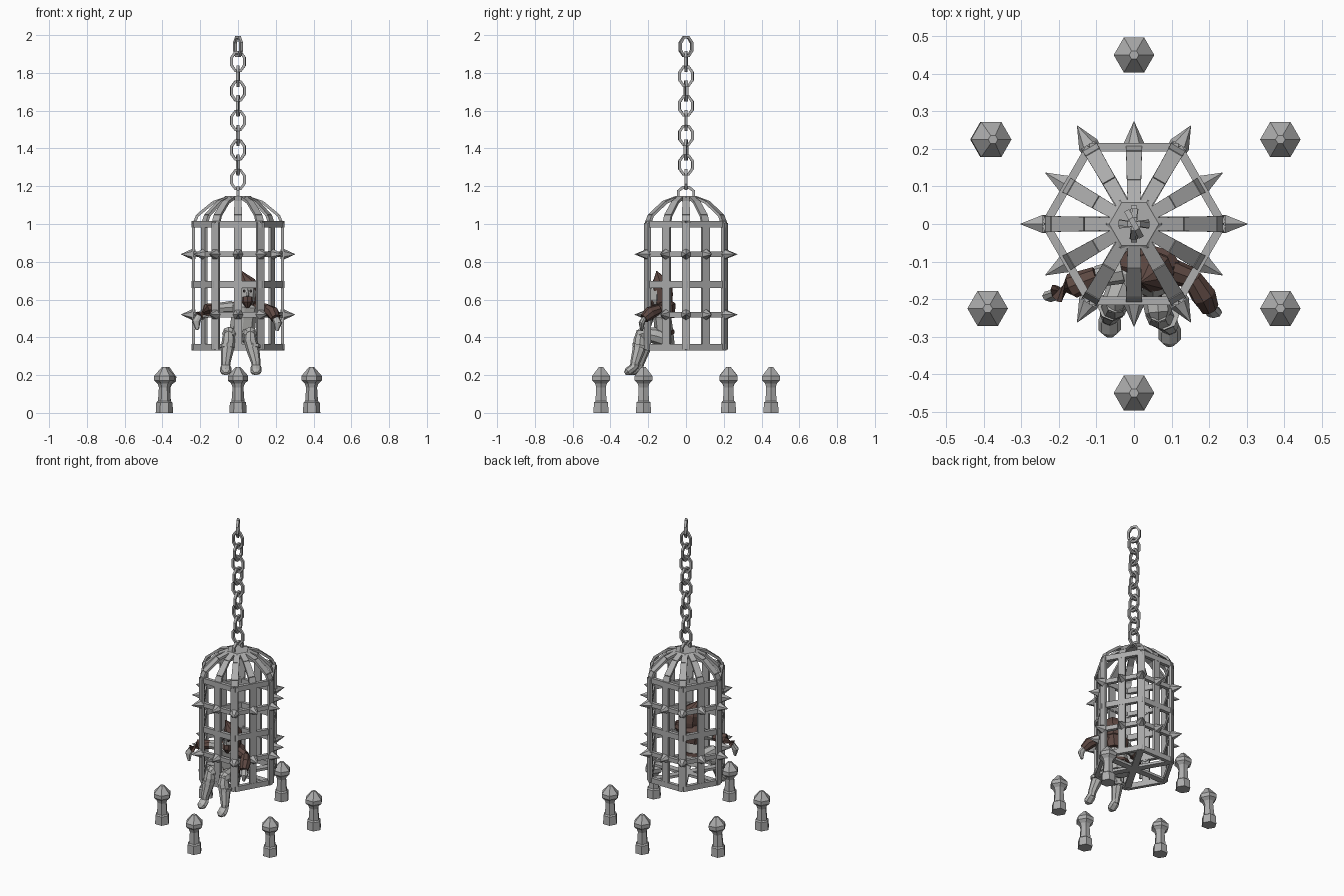
import bpy, bmesh, math
from math import cos, sin, pi
from mathutils import Vector, Matrix

cube = bpy.data.objects.get("Cube")
if cube:
    bpy.data.objects.remove(cube, do_unlink=True)


def material(name, rgb):
    m = bpy.data.materials.new(name)
    m.use_nodes = True
    m.diffuse_color = (*rgb, 1)
    m.node_tree.nodes["Principled BSDF"].inputs["Base Color"].default_value = (*rgb, 1)
    return m


IRON = material("grey iron", (0.42, 0.42, 0.42))
PALE = material("pale grey cloth", (0.45, 0.45, 0.44))
BROWN = material("dark brown leather", (0.11, 0.065, 0.055))
DARK = material("dark eye", (0.03, 0.025, 0.025))


def finish(bm, name, mat):
    bmesh.ops.recalc_face_normals(bm, faces=bm.faces)
    me = bpy.data.meshes.new(name)
    bm.to_mesh(me)
    bm.free()
    me.materials.append(mat)
    ob = bpy.data.objects.new(name, me)
    bpy.context.scene.collection.objects.link(ob)
    return ob


def plank(bm, a, b, out, width, depth, width_end=None):
    """Flat bar from a to b, its broad face turned towards out."""
    a, b = Vector(a), Vector(b)
    side = (b - a).cross(Vector(out)).normalized()
    thick = side.cross(b - a).normalized() * depth / 2
    rings = []
    for p, w in ((a, width), (b, width_end or width)):
        s = side * w / 2
        rings.append([bm.verts.new(p + q) for q in (s + thick, s - thick, -s - thick, thick - s)])
    bridge(bm, rings)


def bridge(bm, rings):
    for r, t in zip(rings, rings[1:]):
        n = len(r)
        for i in range(n):
            bm.faces.new((r[i], r[(i + 1) % n], t[(i + 1) % n], t[i]))
    bm.faces.new(rings[0][::-1])
    bm.faces.new(rings[-1])


def tube(bm, pts, radii, sides=6, squash=1.0):
    """Faceted limb through pts; squash flattens it along its second axis."""
    pts = [Vector(p) for p in pts]
    rings = []
    for i, (p, r) in enumerate(zip(pts, radii)):
        d = (pts[min(i + 1, len(pts) - 1)] - pts[max(i - 1, 0)]).normalized()
        u = Vector((1, 0, 0)) if abs(d.x) < 0.8 else Vector((0, 0, 1))
        u = (u - d * u.dot(d)).normalized()
        v = d.cross(u) * squash
        rings.append([bm.verts.new(p + (u * cos(2 * pi * k / sides) + v * sin(2 * pi * k / sides)) * r)
                      for k in range(sides)])
    bridge(bm, rings)


def polar(r, ang, z):
    return Vector((r * cos(ang), r * sin(ang), z))


# Cage: corner and mid-side positions alternate around a hexagon
R = 0.236
around = [(k * pi / 6, 1 if k % 2 == 0 else 0.875) for k in range(12)]

bars, dome, spikes = bmesh.new(), bmesh.new(), bmesh.new()
for ang, f in around:
    out = polar(1, ang, 0)
    plank(bars, polar(R * f, ang, 0.335), polar(R * f, ang, 1.005), out, 0.044, 0.016)
    # Bent roof rib
    rib = [(R * f, 0.995, 0.044), (0.215 * f, 1.045, 0.042), (0.13 * f, 1.115, 0.038), (0.055, 1.14, 0.034)]
    for (r0, z0, w0), (r1, z1, w1) in zip(rib, rib[1:]):
        plank(dome, polar(r0, ang, z0), polar(r1, ang, z1), out + Vector((0, 0, 1)), w0, 0.015, w1)
    # Spikes with a collar on two of the rails
    for z in (0.52, 0.84):
        ds = [-0.012, 0.008, 0.018, 0.066]
        tube(spikes, [polar(R * f + d, ang, z) for d in ds], [0.026, 0.028, 0.023, 0.001])
finish(bars, "cage_upright_bars", IRON)
finish(dome, "cage_roof_ribs", IRON)
finish(spikes, "cage_spikes", IRON)

rails = bmesh.new()
for z, h in ((0.348, 0.034), (0.52, 0.028), (0.68, 0.036), (0.84, 0.028), (0.998, 0.034)):
    for k in range(6):
        a, b = k * pi / 3, (k + 1) * pi / 3
        plank(rails, polar(R, a, z), polar(R, b, z), polar(1, (a + b) / 2, 0), h, 0.022)
finish(rails, "cage_rails", IRON)

floor = bmesh.new()
for k in range(3):
    plank(floor, polar(R, k * pi / 3, 0.343), polar(-R, k * pi / 3, 0.343), (0, 0, 1), 0.04, 0.016)
finish(floor, "cage_floor_bars", IRON)

cap = bmesh.new()
tube(cap, [(0, 0, 1.128), (0, 0, 1.142), (0, 0, 1.148)], [0.078, 0.075, 0.066])
finish(cap, "cage_cap", IRON)


# Hanging ring and chain
def link(bm, z, turn, half_w, half_h, thick):
    rot = Matrix.Rotation(turn, 3, 'Z')
    rings = []
    for k in range(8):
        a = 2 * pi * (k + 0.5) / 8
        c = Vector((half_w * cos(a), 0, half_h * sin(a)))
        n = Vector((cos(a), 0, sin(a)))
        rings.append([bm.verts.new(rot @ (c + n * thick * cos(t) + Vector((0, thick * sin(t), 0)))
                                   + Vector((0, 0, z))) for t in (pi / 4 + j * pi / 2 for j in range(4))])
    for k in range(8):
        r, t = rings[k], rings[(k + 1) % 8]
        for j in range(4):
            bm.faces.new((r[j], r[(j + 1) % 4], t[(j + 1) % 4], t[j]))


chain = bmesh.new()
link(chain, 1.16, pi / 2, 0.045, 0.036, 0.011)
for i in range(10):
    turn = (i % 2) * pi / 2 + (0.5 if i == 9 else 0.12 * sin(i * 2.3))
    link(chain, 1.235 + i * 0.0782, turn, 0.037, 0.053, 0.0105)
finish(chain, "chain", IRON)

# Ring of six bollards, one of them crooked
for k in range(6):
    ang = pi / 6 + k * pi / 3
    bm = bmesh.new()
    profile = [(0, 0.046), (0.055, 0.043), (0.062, 0.034), (0.135, 0.029), (0.155, 0.036),
               (0.172, 0.054), (0.196, 0.054), (0.243, 0.013)]
    lean = 0.1 if k == 2 else 0
    tube(bm, [(lean * max(z - 0.1, 0), 0, z) for z, r in profile], [r for z, r in profile])
    ob = finish(bm, "bollard_%d" % (k + 1), IRON)
    ob.location = polar(0.45, ang, 0)


# Seated prisoner
def part(name, mat, pts, radii, sides=8, squash=1.0):
    bm = bmesh.new()
    tube(bm, pts, radii, sides, squash)
    return finish(bm, name, mat)


part("torso", PALE, [(0.02, -0.11, 0.355), (0.02, -0.115, 0.42), (0.03, -0.125, 0.5), (0.035, -0.13, 0.565),
                     (0.04, -0.135, 0.59)], [0.07, 0.068, 0.066, 0.078, 0.03], squash=0.72)
part("belt", BROWN, [(0.02, -0.113, 0.415), (0.022, -0.115, 0.435)], [0.071, 0.071], squash=0.74)
part("shoulder_cape", BROWN, [(0.04, -0.105, 0.5), (0.04, -0.11, 0.57), (0.045, -0.12, 0.605)],
     [0.07, 0.085, 0.04], squash=0.65)
part("head", PALE, [(0.05, -0.155, 0.575), (0.05, -0.157, 0.6), (0.05, -0.153, 0.65), (0.05, -0.145, 0.69)],
     [0.025, 0.04, 0.046, 0.03])
part("beard", BROWN, [(0.05, -0.18, 0.555), (0.05, -0.182, 0.585), (0.05, -0.178, 0.612)], [0.008, 0.028, 0.03])
part("nose", PALE, [(0.05, -0.205, 0.618), (0.05, -0.198, 0.65)], [0.009, 0.005], 5)
part("hood", BROWN, [(0.05, -0.12, 0.57), (0.05, -0.122, 0.62), (0.05, -0.13, 0.665), (0.045, -0.138, 0.695),
                     (0.03, -0.148, 0.725), (0.018, -0.155, 0.75)],
     [0.045, 0.053, 0.058, 0.046, 0.02, 0.003])
for s, side in ((1, "left"), (-1, "right")):
    part(side + "_eye", DARK, [(0.05 + s * 0.017, -0.199, 0.645), (0.05 + s * 0.017, -0.19, 0.645)],
         [0.008, 0.008], 6)

# Arms hang out between the bars, sleeves brown and hands pale
arms = {"left": [(0.1, -0.125, 0.555), (0.155, -0.145, 0.548), (0.185, -0.19, 0.53), (0.2, -0.222, 0.5),
                 (0.212, -0.235, 0.475), (0.205, -0.235, 0.435)],
        "right": [(-0.03, -0.125, 0.56), (-0.1, -0.14, 0.555), (-0.165, -0.165, 0.545), (-0.205, -0.185, 0.515),
                  (-0.222, -0.192, 0.485), (-0.215, -0.197, 0.44)]}
for side, p in arms.items():
    part(side + "_upper_arm", PALE if side == "right" else BROWN, p[:2], [0.034, 0.028])
    part(side + "_sleeve", BROWN, p[1:4], [0.027, 0.034, 0.026])
    part(side + "_hand", PALE, p[3:], [0.019, 0.023, 0.009], squash=0.7)

# Legs hang over the front edge
for side, hip, knee, ankle in (("left", 0.05, 0.065, 0.095), ("right", -0.01, -0.05, -0.065)):
    dy = -0.015 if side == "left" else 0.01
    part(side + "_thigh", PALE, [(hip, -0.12, 0.395), ((hip + knee) / 2, -0.17, 0.41), (knee, -0.22 + dy, 0.42),
                                 (knee, -0.238 + dy, 0.412)], [0.044, 0.042, 0.036, 0.024])
    mid = (knee + ankle) / 2
    part(side + "_shin", PALE, [(knee, -0.22 + dy, 0.435), (knee, -0.228 + dy, 0.385), (mid, -0.235 + dy, 0.33),
                                (ankle, -0.255 + dy, 0.265), (ankle, -0.26 + dy, 0.235)],
         [0.026, 0.035, 0.034, 0.025, 0.022])
    part(side + "_boot_cuff", PALE, [(mid, -0.228 + dy, 0.362), (mid, -0.231 + dy, 0.345)], [0.04, 0.039])
    part(side + "_foot", PALE, [(ankle, -0.248 + dy, 0.255), (ankle, -0.265 + dy, 0.238),
                                (ankle, -0.292 + dy, 0.218), (ankle, -0.308 + dy, 0.208)],
         [0.022, 0.03, 0.03, 0.012], squash=0.75)
